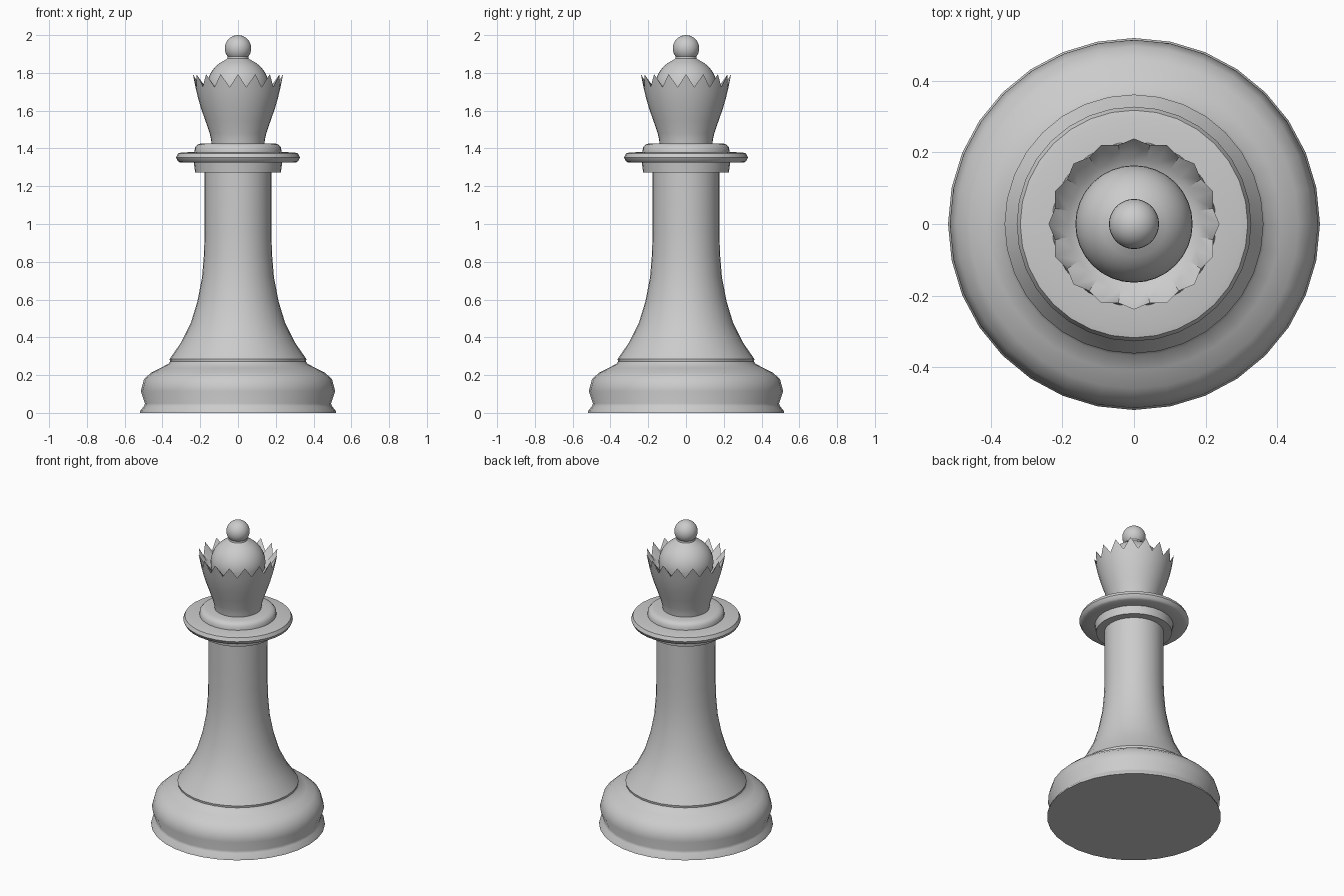
import bpy, bmesh, math

if "Cube" in bpy.data.objects:
    bpy.data.objects.remove(bpy.data.objects["Cube"])

SEG = 32


def lathe(name, profile, seg=SEG, adjust=None, angle=40):
    """Revolve (radius, z) points around z; radius 0 closes to a pole."""
    bm = bmesh.new()
    rings = []
    for j, (r, z) in enumerate(profile):
        if r == 0:
            rings.append([bm.verts.new((0, 0, z))])
            continue
        ring = []
        for i in range(seg):
            rr, zz = adjust(i, j, r, z) if adjust else (r, z)
            a = 2 * math.pi * i / seg
            ring.append(bm.verts.new((rr * math.cos(a), rr * math.sin(a), zz)))
        rings.append(ring)
    for a, b in zip(rings, rings[1:]):
        for i in range(seg):
            k = (i + 1) % seg
            quad = [a[i % len(a)], a[k % len(a)], b[k % len(b)], b[i % len(b)]]
            bm.faces.new(list(dict.fromkeys(quad)))
    bmesh.ops.recalc_face_normals(bm, faces=bm.faces)
    me = bpy.data.meshes.new(name)
    bm.to_mesh(me)
    bm.free()
    ob = bpy.data.objects.new(name, me)
    bpy.context.collection.objects.link(ob)
    bpy.ops.object.select_all(action='DESELECT')
    bpy.context.view_layer.objects.active = ob
    ob.select_set(True)
    bpy.ops.object.shade_smooth_by_angle(angle=math.radians(angle))
    return ob


# Rounded foot and flared stem
lathe("base_and_stem", [
    (0, 0), (0.52, 0), (0.517, 0.012), (0.498, 0.035), (0.493, 0.05),
    (0.515, 0.115), (0.497, 0.18), (0.46, 0.213), (0.41, 0.238),
    (0.368, 0.26), (0.36, 0.272), (0.362, 0.285),
    (0.30, 0.375), (0.25, 0.475), (0.215, 0.59), (0.19, 0.72),
    (0.18, 0.84), (0.177, 0.95), (0.177, 1.10), (0.178, 1.275)])

# Stepped collar with wide flange
lathe("collar", [
    (0.17, 1.273), (0.227, 1.273), (0.234, 1.325), (0.305, 1.325),
    (0.318, 1.332), (0.328, 1.352), (0.318, 1.374), (0.30, 1.378),
    (0.23, 1.382), (0.228, 1.405), (0.215, 1.42), (0.195, 1.427),
    (0.13, 1.427)])


# Crown cup: the rim ring (index RIM) alternates between tips and notches
RIM = 7


def teeth(i, j, r, z):
    if j == RIM and i % 2:
        return r - 0.014, z - 0.068
    return r, z


lathe("crown", [
    (0.14, 1.425), (0.143, 1.45), (0.15, 1.48), (0.172, 1.545),
    (0.195, 1.61), (0.211, 1.665), (0.222, 1.71), (0.239, 1.793),
    (0.185, 1.70), (0.155, 1.69)], adjust=teeth)

# Dome inside the crown, with a small fillet up to the ball
dome = [(0.164 * math.cos(t), 1.725 + 0.157 * math.sin(t))
        for t in [math.radians(d) for d in range(0, 66, 8)]]
lathe("dome", [(0.16, 1.685)] + dome + [(0.056, 1.876), (0.054, 1.89)])

# Ball finial
ball = [(0.07 * math.sin(math.pi * k / 16), 1.93 - 0.07 * math.cos(math.pi * k / 16))
        for k in range(1, 16)]
lathe("finial", [(0, 1.86)] + ball + [(0, 2.0)])
